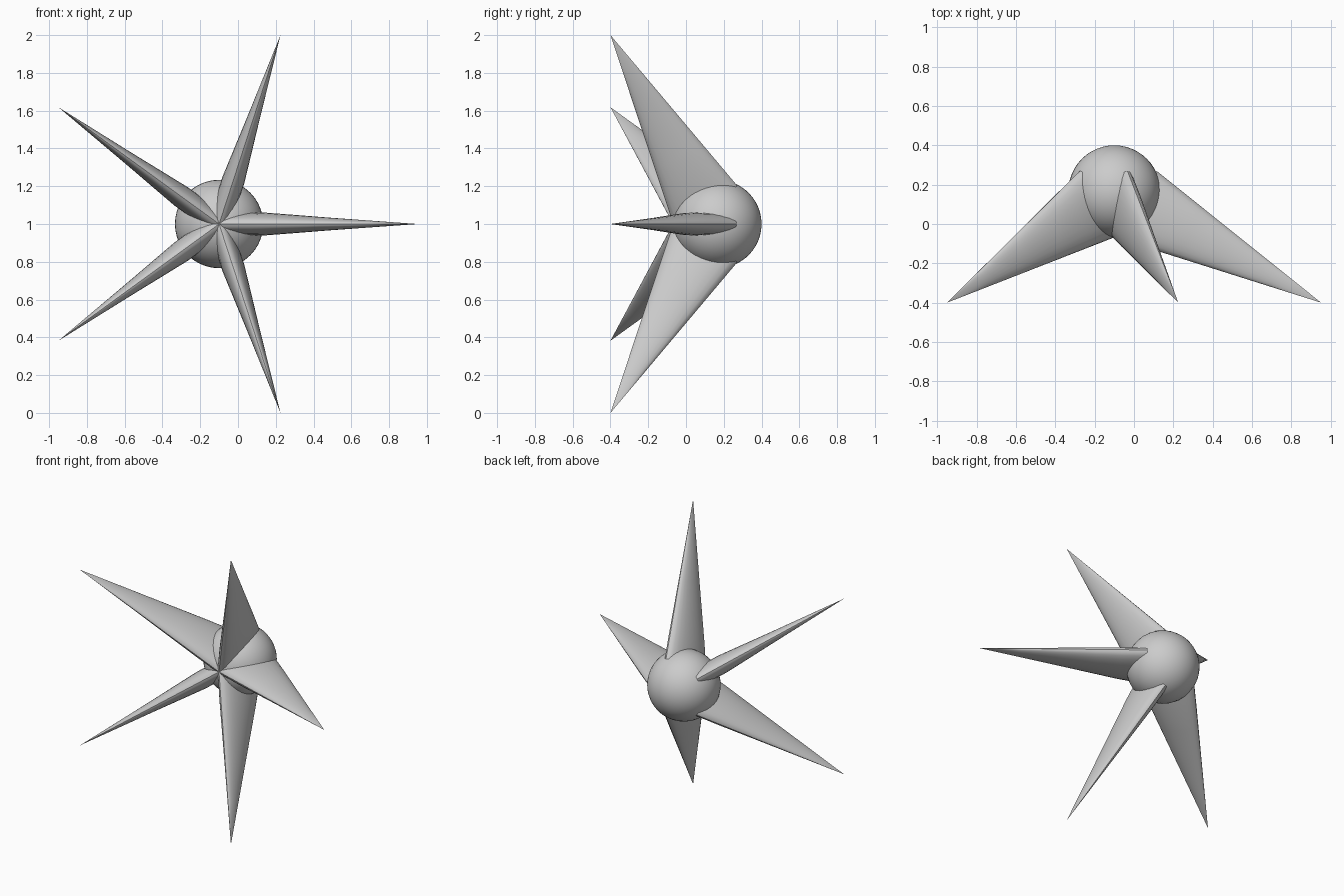
import bpy, bmesh
from math import sin, cos, pi, radians

if "Cube" in bpy.data.objects:
    bpy.data.objects.remove(bpy.data.objects["Cube"])

CX, CZ = -0.1, 1.0          # axis of the star, running along y
TIP = (1.0515, -0.4)        # (radial distance, y) of each spike tip
FRONT = (0.0, -0.068)       # front end of the spike root, on the ball
BACK = (0.215, 0.27)        # rear end of the spike root, on the ball
SIDES = 24


def make_object(name, bm, angle):
    bmesh.ops.recalc_face_normals(bm, faces=bm.faces)
    mesh = bpy.data.meshes.new(name)
    bm.to_mesh(mesh)
    bm.free()
    ob = bpy.data.objects.new(name, mesh)
    bpy.context.collection.objects.link(ob)
    bpy.ops.object.select_all(action='DESELECT')
    ob.select_set(True)
    bpy.context.view_layer.objects.active = ob
    bpy.ops.object.shade_smooth_by_angle(angle=radians(angle))
    return ob


# Central ball
bm = bmesh.new()
bmesh.ops.create_uvsphere(bm, u_segments=40, v_segments=24, radius=0.234)
ball = make_object("central_ball", bm, 40)
ball.location = (CX, 0.166, CZ)
ball.rotation_euler = (pi / 2, 0, 0)


# Flattened spike: elliptical rings tapering to a point
def spike(name, angle):
    bm = bmesh.new()
    ca, sa = cos(angle), sin(angle)

    def point(r, y, side):
        return bm.verts.new((CX + r * ca - side * sa, y, CZ + r * sa + side * ca))

    rings = []
    for t, half in ((0, 0.06), (0.15, 0.06), (0.3, 0.049), (0.5, 0.034), (0.75, 0.017)):
        f = [a + (b - a) * t for a, b in zip(FRONT, TIP)]
        k = [a + (b - a) * t for a, b in zip(BACK, TIP)]
        ring = []
        for i in range(SIDES):
            u = 2 * pi * i / SIDES
            w = (1 - cos(u)) / 2
            ring.append(point(f[0] + (k[0] - f[0]) * w,
                              f[1] + (k[1] - f[1]) * w, half * sin(u)))
        rings.append(ring)
    tip = point(*TIP, 0)
    bm.faces.new(rings[0])
    for i in range(SIDES):
        j = (i + 1) % SIDES
        for a, b in zip(rings, rings[1:]):
            bm.faces.new((a[i], a[j], b[j], b[i]))
        bm.faces.new((rings[-1][i], rings[-1][j], tip))
    return make_object(name, bm, 35)


# Five spikes evenly around the ball
for n in range(5):
    spike(f"spike_{n + 1}", 2 * pi * n / 5)
